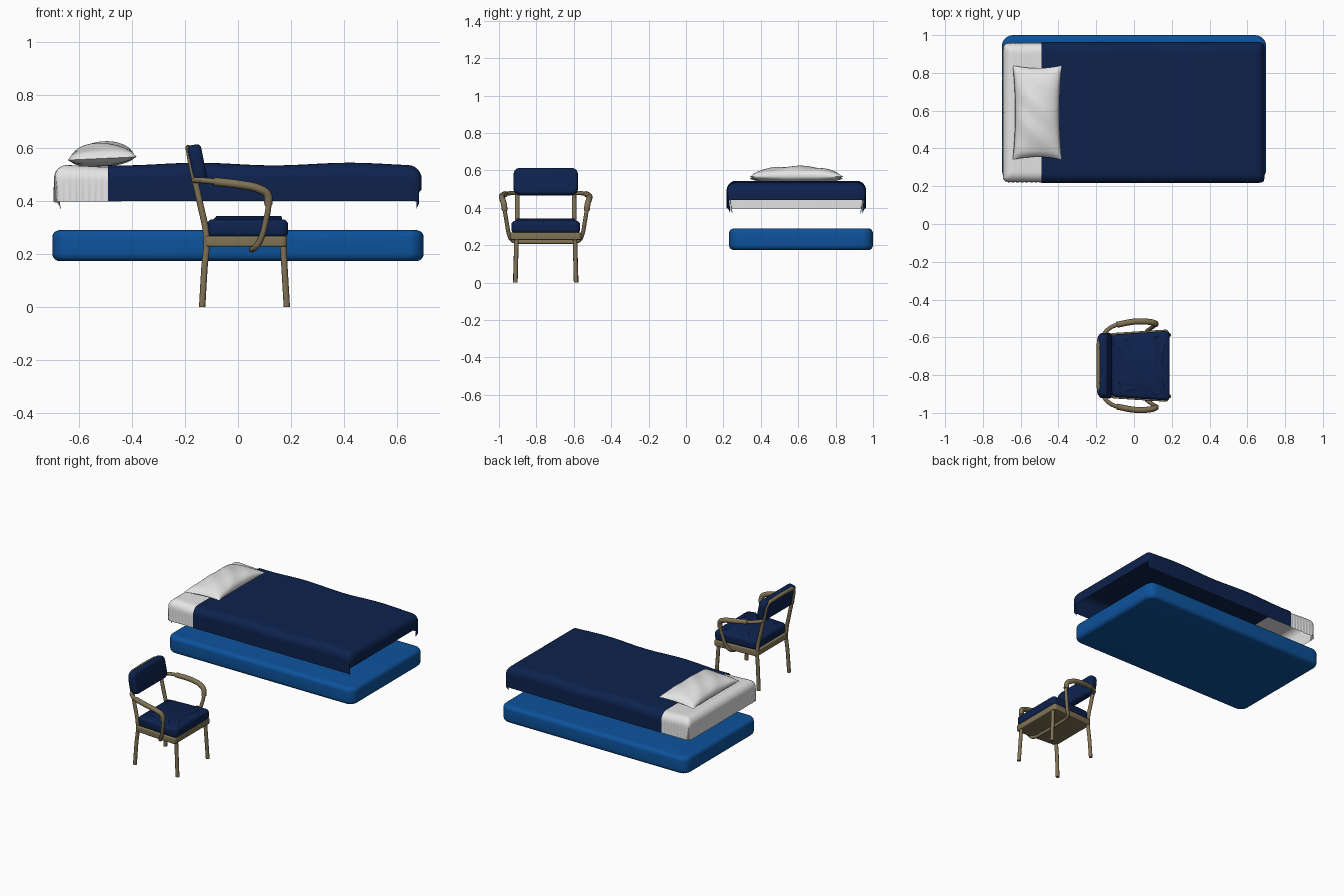
import bpy, bmesh, math
from mathutils import Matrix, Vector

if "Cube" in bpy.data.objects:
    bpy.data.objects.remove(bpy.data.objects["Cube"])


def material(name, rgb):
    m = bpy.data.materials.new(name)
    m.diffuse_color = (*rgb, 1)
    m.use_nodes = True
    m.node_tree.nodes["Principled BSDF"].inputs["Base Color"].default_value = m.diffuse_color
    return m


BLUE = material("mattress blue", (0.004, 0.085, 0.33))
NAVY = material("navy fabric", (0.004, 0.016, 0.075))
WHITE = material("white linen", (0.78, 0.78, 0.78))
TAN = material("tan metal", (0.215, 0.17, 0.09))
CY = -0.75  # chair centre line


def finish(name, bm, mat, angle=60):
    bmesh.ops.recalc_face_normals(bm, faces=bm.faces[:])
    me = bpy.data.meshes.new(name)
    bm.to_mesh(me)
    bm.free()
    me.materials.append(mat)
    ob = bpy.data.objects.new(name, me)
    bpy.context.collection.objects.link(ob)
    bpy.ops.object.select_all(action='DESELECT')
    bpy.context.view_layer.objects.active = ob
    ob.select_set(True)
    bpy.ops.object.shade_smooth_by_angle(angle=math.radians(angle))
    return ob


def pad(name, outline, z0, z1, corner, edge, mat, crown=0, matrix=None):
    """Rounded slab: plan outline, rounded corners, rounded rims, domed top."""
    bm = bmesh.new()
    f = bm.faces.new([bm.verts.new((x, y, z0)) for x, y in outline])
    ext = bmesh.ops.extrude_face_region(bm, geom=[f])
    bmesh.ops.translate(bm, vec=(0, 0, z1 - z0),
                        verts=[v for v in ext['geom'] if isinstance(v, bmesh.types.BMVert)])
    bmesh.ops.recalc_face_normals(bm, faces=bm.faces[:])
    upright = [e for e in bm.edges if abs(e.verts[0].co.z - e.verts[1].co.z) > 1e-4]
    bmesh.ops.bevel(bm, geom=upright, offset=corner, segments=6, profile=0.5, affect='EDGES')
    rims = [e for e in bm.edges if abs(e.verts[0].co.z - e.verts[1].co.z) < 1e-4]
    bmesh.ops.bevel(bm, geom=rims, offset=edge, segments=5, profile=0.5, affect='EDGES')
    if crown:
        top = [f for f in bm.faces if f.normal.z > 0.99 and len(f.verts) > 8]
        bmesh.ops.inset_region(bm, faces=top, thickness=0.06, depth=crown)
    if matrix:
        bm.transform(matrix)
    return finish(name, bm, mat)


def tube(name, points, radius, mat=TAN):
    cu = bpy.data.curves.new(name, 'CURVE')
    cu.dimensions = '3D'
    cu.bevel_depth, cu.bevel_resolution = radius, 4
    cu.resolution_u, cu.use_fill_caps = 8, True
    sp = cu.splines.new('BEZIER')
    sp.bezier_points.add(len(points) - 1)
    for b, p in zip(sp.bezier_points, points):
        b.co = p
        b.handle_left_type = b.handle_right_type = 'AUTO'
    cu.materials.append(mat)
    ob = bpy.data.objects.new(name, cu)
    bpy.context.collection.objects.link(ob)
    bpy.ops.object.select_all(action='DESELECT')
    bpy.context.view_layer.objects.active = ob
    ob.select_set(True)
    bpy.ops.object.convert(target='MESH')
    bpy.ops.object.shade_smooth_by_angle(angle=math.radians(50))


def fold(s, half, r):
    """Distance along cloth from centre -> (sideways position, drop)."""
    a, sg = abs(s), math.copysign(1, s)
    flat, arc = half - r, r * math.pi / 2
    if a <= flat:
        return s, 0
    if a <= flat + arc:
        t = (a - flat) / r
        return sg * (flat + r * math.sin(t)), r * (1 - math.cos(t))
    return sg * half, r + a - flat - arc


def drape(name, u0, u1, half_y, side, top, power, ripple, mat):
    """Open cloth hung over a bed shape; u runs along x, v across y."""
    r, nu, nv = 0.05, 90, 70
    v1 = half_y - r + r * math.pi / 2 + side - r
    bm = bmesh.new()
    rows = []
    for i in range(nu + 1):
        u = u0 + (u1 - u0) * i / nu
        row = []
        for j in range(nv + 1):
            v = -v1 + 2 * v1 * j / nv
            x, dx = fold(u, 0.692, r)
            y, dy = fold(v, half_y, r)
            d = (dx ** power + dy ** power) ** (1 / power)
            k = min(dx, dy) / 0.1
            x -= math.copysign(0.02 * k, x)
            y -= math.copysign(0.02 * k, y)
            y += math.copysign(ripple * math.sin(u * 130) * dy / side, y)
            x += math.copysign(ripple * math.sin(v * 110) * dx / side, x)
            wave = 0.005 * math.cos((u + 0.15) * 11) * (1 - dy / side)
            row.append(bm.verts.new((x, 0.59 + y, top + wave - d)))
        rows.append(row)
    for a, b in zip(rows, rows[1:]):
        for j in range(nv):
            bm.faces.new((a[j], b[j], b[j + 1], a[j + 1]))
    finish(name, bm, mat, 80)


# Bed: mattress, sheet and blanket
pad("mattress", [(-0.7, 0.23), (0.7, 0.23), (0.7, 1.0), (-0.7, 1.0)],
    0.173, 0.29, 0.06, 0.028, BLUE)
drape("sheet", -0.81, -0.44, 0.367, 0.135, 0.532, 4, 0.004, WHITE)
drape("blanket", -0.49, 0.765, 0.373, 0.14, 0.539, 2, 0.0, NAVY)

# Pillow: two bulged skins meeting at a pinched rim
bm = bmesh.new()
N = 32
for sign, bulge in ((1, 0.062), (-1, 0.03)):
    g = []
    for i in range(N + 1):
        for j in range(N + 1):
            p, q = 2 * i / N - 1, 2 * j / N - 1
            x = 0.13 * p * (1 - 0.10 * (1 - q * q))
            y = 0.25 * q * (1 - 0.06 * (1 - p * p))
            h = (max(0, 1 - p * p) * max(0, 1 - q * q)) ** 0.45
            h *= 1 + 0.05 * math.sin(9 * q + 4 * p)
            g.append(bm.verts.new((-0.512 + x, 0.59 + y, 0.56 + 0.006 * p + sign * bulge * h)))
    for i in range(N):
        for j in range(N):
            a = i * (N + 1) + j
            bm.faces.new((g[a], g[a + N + 1], g[a + N + 2], g[a + 1]))
bmesh.ops.remove_doubles(bm, verts=bm.verts[:], dist=0.0003)
finish("pillow", bm, WHITE, 80)

# Chair seat: metal pan and cushion, wider at the front
pad("seat_frame", [(-0.128, CY - 0.172), (0.185, CY - 0.192), (0.185, CY + 0.192), (-0.128, CY + 0.172)],
    0.228, 0.268, 0.02, 0.006, TAN)
pad("seat_cushion", [(-0.117, CY - 0.165), (0.189, CY - 0.185), (0.189, CY + 0.185), (-0.117, CY + 0.165)],
    0.262, 0.33, 0.025, 0.02, NAVY, crown=0.013)

# Backrest cushion, leaning back
up = Vector((-0.2, 0, 0.98)).normalized()
side = Vector((0, 1, 0))
out = side.cross(up)
M = Matrix.Translation((-0.153, CY, 0.54)) @ Matrix((side, up, out)).transposed().to_4x4()
pad("backrest_cushion", [(-0.172, -0.073), (0.172, -0.073), (0.172, 0.073), (-0.172, 0.073)],
    -0.026, 0.026, 0.035, 0.017, NAVY, matrix=M)

# Rear legs and back hoop: one bent tube
half = [(-0.135, 0.163, 0), (-0.127, 0.159, 0.14), (-0.119, 0.155, 0.26), (-0.145, 0.152, 0.40),
        (-0.174, 0.15, 0.53), (-0.181, 0.147, 0.57), (-0.185, 0.125, 0.594), (-0.186, 0.09, 0.597)]
tube("rear_legs_and_back_hoop", [(x, CY + y, z) for x, y, z in half]
     + [(x, CY - y, z) for x, y, z in reversed(half)], 0.012)

# Arms: one tube running under the seat, with thicker armrests
arm = [(-0.165, 0.152, 0.478), (-0.145, 0.185, 0.478), (-0.09, 0.217, 0.473), (0.01, 0.234, 0.461),
       (0.08, 0.232, 0.445), (0.11, 0.225, 0.425), (0.115, 0.219, 0.385), (0.106, 0.21, 0.33),
       (0.085, 0.195, 0.255), (0.067, 0.18, 0.227), (0.055, 0.15, 0.218), (0.053, 0.10, 0.217)]
tube("arm_tube", [(x, CY + y, z) for x, y, z in arm]
     + [(x, CY - y, z) for x, y, z in reversed(arm)], 0.011)
for s, label in ((1, "left"), (-1, "right")):
    tube(label + "_armrest", [(x, CY + s * y, z) for x, y, z in arm[2:7]], 0.016)
    tube(label + "_front_leg", [(0.184, CY + s * 0.162, 0), (0.17, CY + s * 0.156, 0.24)], 0.012)
